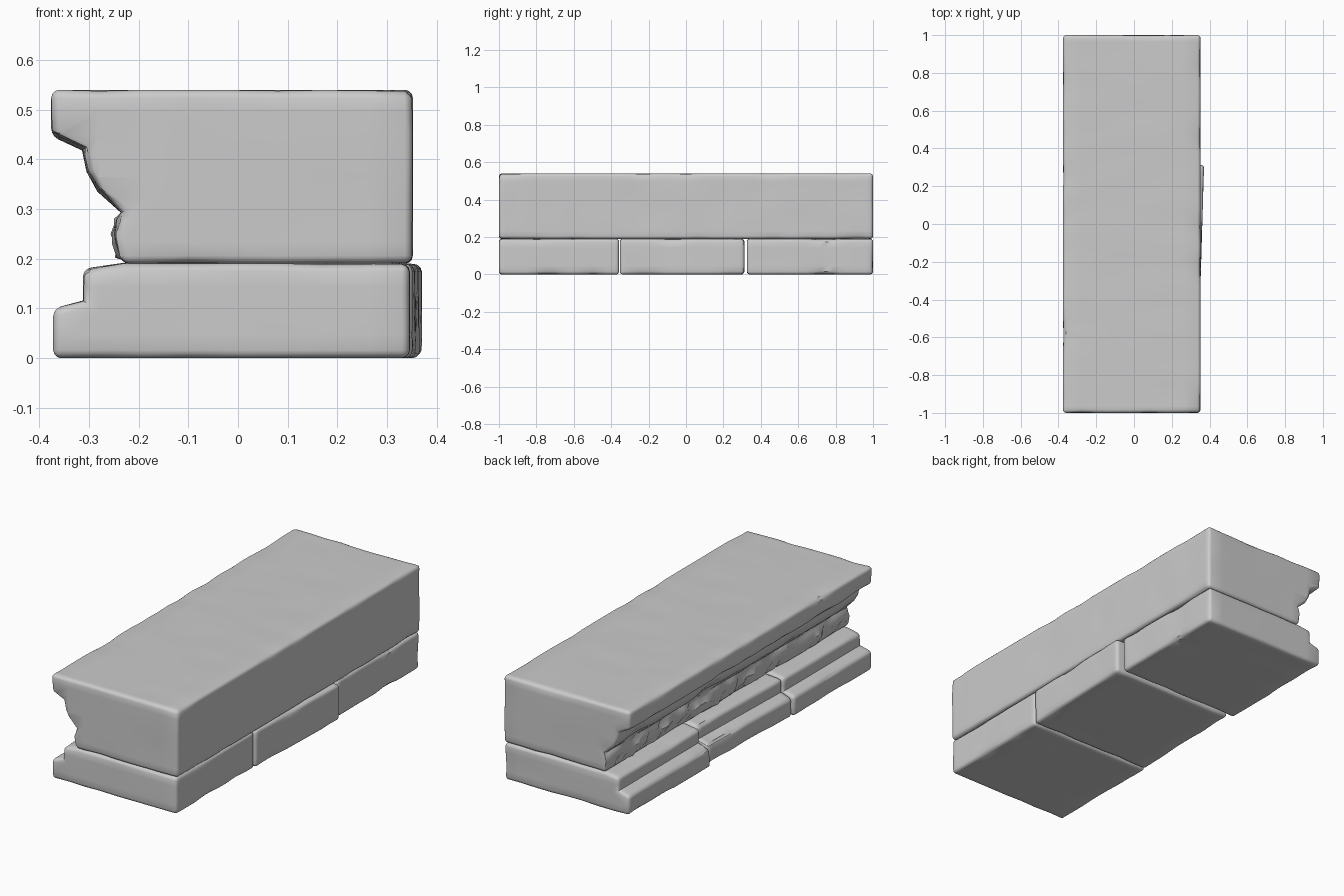
import bpy, bmesh, math
from mathutils import Vector, noise

if "Cube" in bpy.data.objects:
    bpy.data.objects.remove(bpy.data.objects["Cube"])


def stone(name, profile, y0, y1, turn=0.0, shift=0.0, rough_band=None, seed=0):
    """Extrude an x/z profile along y, soften its edges and weather the surface."""
    bm = bmesh.new()
    face = bm.faces.new([bm.verts.new((x, y0, z)) for x, z in profile])
    ext = bmesh.ops.extrude_face_region(bm, geom=[face])
    new = [g for g in ext["geom"] if isinstance(g, bmesh.types.BMVert)]
    bmesh.ops.translate(bm, verts=new, vec=(0, y1 - y0, 0))
    bmesh.ops.recalc_face_normals(bm, faces=bm.faces)

    # Rounded convex edges
    sharp = [e for e in bm.edges if e.calc_face_angle_signed() > math.radians(50)]
    bmesh.ops.bevel(bm, geom=sharp, offset=0.016, segments=3, profile=0.5,
                    affect='EDGES', clamp_overlap=True)

    # Slice into a grid so the weathering has vertices to move
    def slices(axis, lo, hi, step):
        n = max(2, round((hi - lo) / step))
        normal = Vector((0, 0, 0))
        normal[axis] = 1
        for i in range(1, n):
            bmesh.ops.bisect_plane(bm, geom=bm.verts[:] + bm.edges[:] + bm.faces[:],
                                   plane_co=normal * (lo + (hi - lo) * i / n),
                                   plane_no=normal, dist=1e-5)
    zs = [p[1] for p in profile]
    slices(1, y0, y1, 0.035)
    slices(0, -0.37, 0.35, 0.09)
    slices(2, min(zs), max(zs), 0.045)

    # Worn edges, gentle dents and an optional hacked band
    bm.normal_update()
    for v in bm.verts:
        n = v.normal.copy()
        edge = 1 - max(abs(c) for c in n)
        p = v.co + Vector((seed * 3.7, 0, 0))
        wear = max(0, noise.noise(p * 6) + 0.1)
        move = wear * (0.004 + 0.045 * edge)
        if rough_band and rough_band[0] < v.co.z < rough_band[1] and n.x < -0.6:
            move += 0.018 * noise.noise(p * 31)
        v.co -= n * move

    # Small turn about the block's own middle
    mid = (y0 + y1) / 2
    for v in bm.verts:
        v.co.x += shift - (v.co.y - mid) * math.sin(-turn)
    me = bpy.data.meshes.new(name)
    bm.to_mesh(me)
    bm.free()
    ob = bpy.data.objects.new(name, me)
    bpy.context.collection.objects.link(ob)
    bpy.ops.object.select_all(action='DESELECT')
    ob.select_set(True)
    bpy.context.view_layer.objects.active = ob
    bpy.ops.object.shade_smooth_by_angle(angle=math.radians(40))
    return ob


# Upper moulded beam
upper = [(0.352, 0.19), (0.352, 0.54), (-0.376, 0.54), (-0.376, 0.447),
         (-0.314, 0.418), (-0.305, 0.375), (-0.283, 0.335), (-0.236, 0.293),
         (-0.247, 0.25), (-0.235, 0.19)]
stone("upper_moulded_block", upper, -1, 1, rough_band=(0.2, 0.288), seed=1)

# Three stepped footing blocks, the middle one slightly askew
base = [(0.346, 0), (0.346, 0.19), (-0.23, 0.192), (-0.312, 0.18),
        (-0.312, 0.116), (-0.372, 0.1), (-0.372, 0)]
stone("base_block_front", base, -1.0, -0.358, seed=2)
stone("base_block_middle", base, -0.354, 0.312, turn=0.03, shift=0.015, seed=3)
stone("base_block_back", base, 0.325, 1.0, seed=4)
